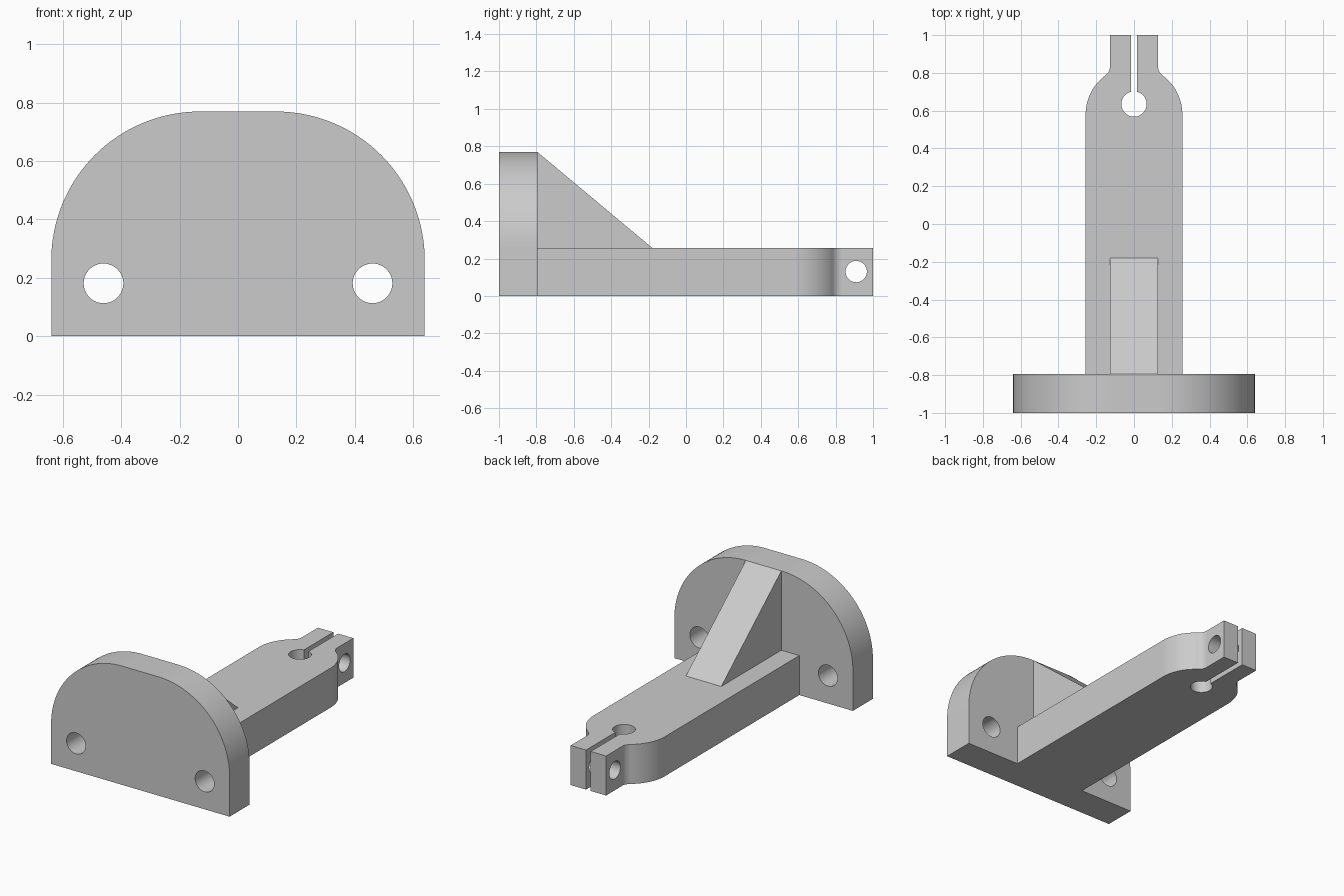
import bpy
import bmesh
from math import sin, cos, radians, asin, degrees, sqrt
from mathutils import Vector

cube = bpy.data.objects.get("Cube")
if cube:
    bpy.data.objects.remove(cube, do_unlink=True)

# One plain grey for the whole casting
GREY = (0.6, 0.6, 0.6, 1)
grey = bpy.data.materials.new("plain grey")
grey.use_nodes = True
grey.diffuse_color = GREY
grey.node_tree.nodes["Principled BSDF"].inputs["Base Color"].default_value = GREY


def arc(cx, cy, r, start, end, steps=24):
    angles = [radians(start + (end - start) * i / steps) for i in range(steps + 1)]
    return [(cx + r * cos(a), cy + r * sin(a)) for a in angles]


def mirrored(half):
    """Close a right-hand outline with its mirror image."""
    return half + [(-x, y) for x, y in reversed(half)]


def extrude(name, outline, axis, low, high):
    """Extrude a 2D outline along the x, y or z axis."""
    place = {"x": lambda u, v, w: (w, u, v),
             "y": lambda u, v, w: (u, w, v),
             "z": lambda u, v, w: (u, v, w)}[axis]
    bm = bmesh.new()
    face = bm.faces.new([bm.verts.new(place(u, v, low)) for u, v in outline])
    grown = bmesh.ops.extrude_face_region(bm, geom=[face])["geom"]
    verts = [g for g in grown if isinstance(g, bmesh.types.BMVert)]
    shift = Vector(place(0, 0, high - low))
    bmesh.ops.translate(bm, verts=verts, vec=shift)
    bmesh.ops.recalc_face_normals(bm, faces=bm.faces)
    mesh = bpy.data.meshes.new(name)
    bm.to_mesh(mesh)
    bm.free()
    mesh.materials.append(grey)
    obj = bpy.data.objects.new(name, mesh)
    bpy.context.collection.objects.link(obj)
    return obj


def hole(name, u, v, r, axis, low, high):
    return extrude(name, arc(u, v, r, 0, 360, 48)[:-1], axis, low, high)


def combine(target, tool, operation):
    mod = target.modifiers.new(operation.lower(), "BOOLEAN")
    mod.operation = operation
    mod.solver = "EXACT"
    mod.object = tool
    bpy.ops.object.select_all(action="DESELECT")
    bpy.context.view_layer.objects.active = target
    target.select_set(True)
    bpy.ops.object.modifier_apply(modifier=mod.name)
    bpy.data.objects.remove(tool, do_unlink=True)


# Mounting plate with large rounded upper corners
FRONT, BACK = -1, -0.795
TOP, ARM_TOP = 0.77, 0.256
bracket = extrude("clamp_bracket",
                  mirrored([(0.64, 0)] + arc(0.13, 0.26, 0.51, 0, 90, 32)),
                  "y", FRONT, BACK)

# Arm: straight sides, round shoulder, concave fillet into a narrow neck
R, NECK, FILLET, SHOULDER_Y = 0.256, 0.127, 0.062, 0.58
fillet_x = NECK + FILLET
rise = sqrt((R + FILLET) ** 2 - fillet_x ** 2)
turn = degrees(asin(rise / (R + FILLET)))
half = [(R, -0.9)]
half += arc(0, SHOULDER_Y, R, 0, turn)
half += arc(fillet_x, SHOULDER_Y + rise, FILLET, 180 + turn, 180, 12)[1:]
half += [(NECK, 1)]
arm = extrude("arm", mirrored(half), "z", 0, ARM_TOP)

# Clamp bore, slot and cross bolt hole
combine(arm, hole("bore", 0, 0.635, 0.067, "z", -0.1, 0.5), "DIFFERENCE")
combine(arm, extrude("slot", mirrored([(0.017, 0.635), (0.017, 1.1)]),
                     "z", -0.1, 0.5), "DIFFERENCE")
combine(arm, hole("bolt_hole", 0.91, 0.13, 0.057, "x", -0.4, 0.4), "DIFFERENCE")

# Sloping gusset sunk slightly into the arm and plate
gusset = extrude("gusset", [(-0.9, 0.1), (-0.18, 0.1), (-0.18, ARM_TOP),
                            (BACK, TOP), (-0.9, TOP)], "x", -NECK, NECK)

combine(bracket, arm, "UNION")
combine(bracket, gusset, "UNION")

# Mounting holes
for side in (-1, 1):
    combine(bracket, hole("mounting_hole", side * 0.461, 0.181, 0.068,
                          "y", -1.1, -0.7), "DIFFERENCE")

bpy.ops.object.select_all(action="DESELECT")
bpy.context.view_layer.objects.active = bracket
bracket.select_set(True)
bpy.ops.object.shade_smooth_by_angle(angle=radians(30))
